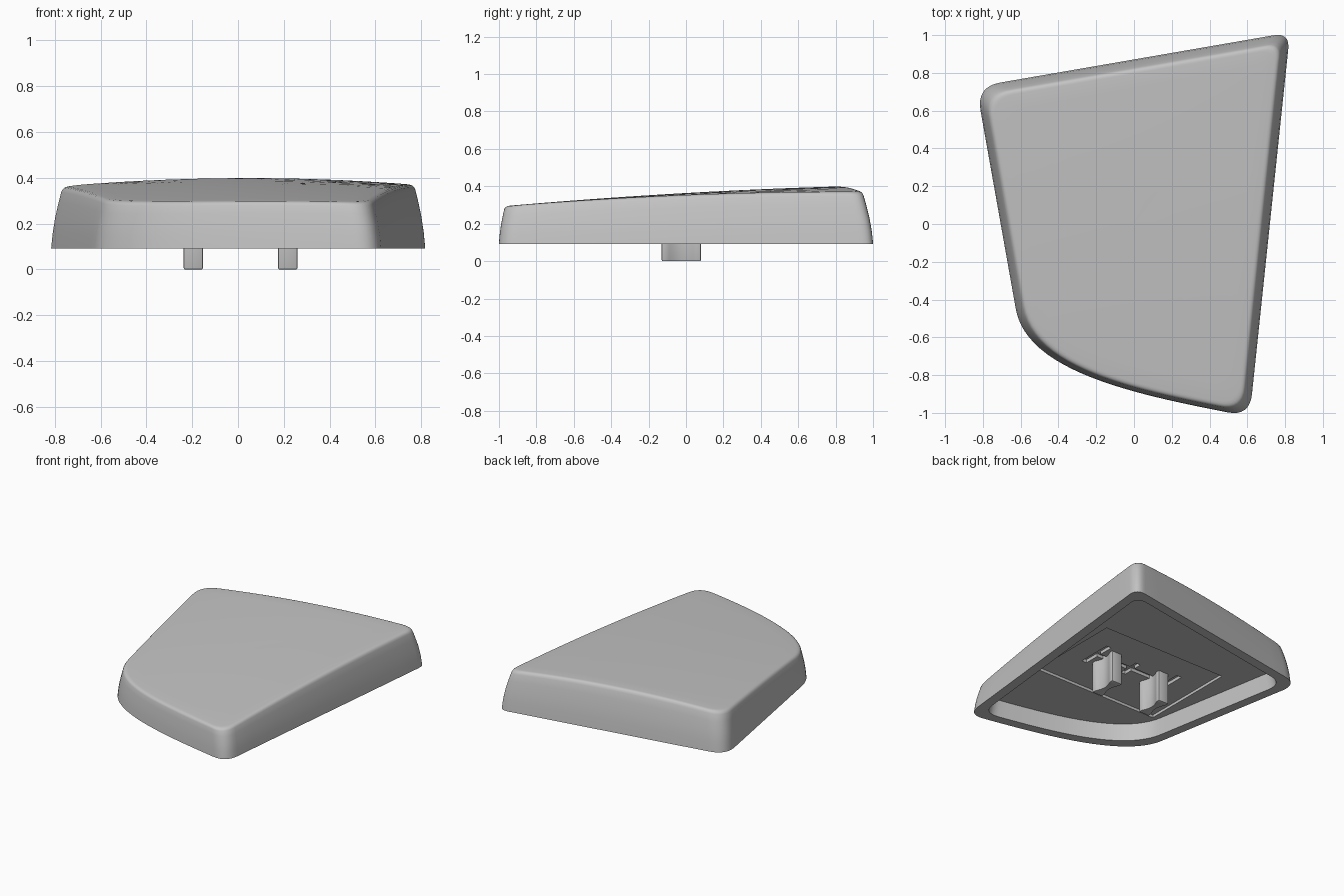
import bpy, bmesh, math
from mathutils import Vector

if "Cube" in bpy.data.objects:
    bpy.data.objects.remove(bpy.data.objects["Cube"])

grey = bpy.data.materials.new("plain grey")
grey.use_nodes = True
grey.diffuse_color = (0.55, 0.55, 0.55, 1)
grey.node_tree.nodes["Principled BSDF"].inputs["Base Color"].default_value = grey.diffuse_color

BASE = 0.092
CEILING = 0.212
# Control polygon, clockwise: back left, back right, front corner, two curve handles
POLY = [Vector(p) for p in ((-0.835, 0.727), (0.826, 1.014), (0.612, -1.02), (0, -0.9), (-0.567, -0.78))]
# Side draft for the edges back, right, front, front, left
DRAFT = (0.047, 0.04, 0.023, 0.023, 0.04)


def make_object(name, bm):
    bmesh.ops.recalc_face_normals(bm, faces=bm.faces)
    mesh = bpy.data.meshes.new(name)
    bm.to_mesh(mesh)
    bm.free()
    mesh.materials.append(grey)
    obj = bpy.data.objects.new(name, mesh)
    bpy.context.collection.objects.link(obj)
    return obj


def activate(obj):
    bpy.ops.object.select_all(action='DESELECT')
    obj.select_set(True)
    bpy.context.view_layer.objects.active = obj


def inset_polygon(dists):
    n = len(POLY)
    normals = []
    for i in range(n):
        d = (POLY[(i + 1) % n] - POLY[i]).normalized()
        normals.append(Vector((d.y, -d.x)))
    result = []
    for i, p in enumerate(POLY):
        a, b, da, db = normals[i - 1], normals[i], dists[i - 1], dists[i]
        det = a.x * b.y - a.y * b.x
        result.append(p + Vector(((da * b.y - db * a.y) / det, (a.x * db - b.x * da) / det)))
    return result


def bezier(points, steps):
    out = []
    for s in range(steps + 1):
        pts, t = list(points), s / steps
        while len(pts) > 1:
            pts = [p.lerp(q, t) for p, q in zip(pts, pts[1:])]
        out.append(pts[0])
    return out


def toward(p, q, dist):
    return p + (q - p).normalized() * dist


def straight(p, q, steps):
    return [p.lerp(q, i / steps) for i in range(1, steps)]


def outline(dists):
    a, b, c, h2, h1 = inset_polygon(dists)
    start = toward(h1, a, 0.335)
    end = toward(c, h2, 0.12)
    corner_a = bezier([toward(a, h1, 0.13), a, toward(a, b, 0.13)], 8)
    corner_b = bezier([toward(b, a, 0.09), b, toward(b, c, 0.09)], 8)
    corner_c = bezier([toward(c, b, 0.12), c, end], 8)
    curve = bezier([end, h2, h1, start], 24)
    return (corner_a + straight(corner_a[-1], corner_b[0], 12)
            + corner_b + straight(corner_b[-1], corner_c[0], 12)
            + corner_c + curve[1:] + straight(start, corner_a[0], 10))


def top_height(p):
    # Rising towards the back, crowned across, level along the curved front
    x, y = p
    tilt = 0.363 + 0.06 * y - 0.019 * y * y
    return tilt + x * (0.0144 - 0.0181 * y) - x * x * (0.0436 + 0.0089 * y)


def bridge(bm, low, high):
    n = len(low)
    for i in range(n):
        bm.faces.new((low[i], low[(i + 1) % n], high[(i + 1) % n], high[i]))


def box(name, lo, hi):
    bm = bmesh.new()
    bmesh.ops.create_cube(bm, size=1)
    for v in bm.verts:
        v.co = [l if c < 0 else h for c, l, h in zip(v.co, lo, hi)]
    return make_object(name, bm)


def carve(obj, lo, hi):
    cutter = box("cutter", lo, hi)
    cutter.hide_render = True
    mod = obj.modifiers.new("carve", 'BOOLEAN')
    mod.operation, mod.solver, mod.object = 'DIFFERENCE', 'EXACT', cutter
    activate(obj)
    bpy.ops.object.modifier_apply(modifier=mod.name)
    bpy.data.objects.remove(cutter)


# Cap shell: underside cavity, rim, drafted walls, rounded edge and crowned top
bm = bmesh.new()
rings = []
for gap, z in ((0.085, CEILING), (0.07, BASE)):
    rings.append([bm.verts.new((p.x, p.y, z)) for p in outline([gap] * 5)])
# height share, draft share, extra rounding inset
for f, k, e in ((0, 0, 0), (0.25, 0.14, 0), (0.5, 0.36, 0), (0.75, 0.68, 0), (0.92, 0.93, 0),
                (0.96, 1, 0.002), (0.985, 1, 0.009), (0.996, 1, 0.017), (1, 1, 0.027)):
    loop = outline([d * k + e for d in DRAFT])
    rings.append([bm.verts.new((p.x, p.y, BASE + f * (top_height(p) - BASE))) for p in loop])
for s in (0.9, 0.75, 0.6, 0.45, 0.3, 0.15):
    rings.append([bm.verts.new((p.x * s, p.y * s, top_height(p * s))) for p in loop])
for low, high in zip(rings, rings[1:]):
    bridge(bm, low, high)
bm.faces.new(rings[0])
centre = bm.verts.new((0, 0, top_height(Vector((0, 0)))))
last = rings[-1]
for i in range(len(last)):
    bm.faces.new((last[i], last[(i + 1) % len(last)], centre))
cap = make_object("cap_shell", bm)

# Shallow rectangular recess and grooves in the ceiling
MID = -0.025
carve(cap, (-0.51, -0.41, 0.18), (0.51, 0.32, 0.232))
carve(cap, (-0.31, MID - 0.018, 0.2), (0.31, MID + 0.018, 0.255))
for x, half in ((-0.31, 0.13), (0.01, 0.08), (0.31, 0.13)):
    carve(cap, (x - 0.02, MID - half, 0.2), (x + 0.02, MID + half, 0.256))
activate(cap)
bpy.ops.object.shade_smooth_by_angle(angle=math.radians(35))


# Two mounting posts with hollowed long sides
def post(name, x):
    bm = bmesh.new()
    side = [Vector((0.042 - 0.022 * max(0, math.cos(t * math.pi / 1.5)), 0.105 * t))
            for t in [i / 8 for i in range(-8, 9)]]
    profile = side + [-p for p in side]
    low, high = [[bm.verts.new((x + p.x, MID + p.y, z)) for p in profile] for z in (0, 0.265)]
    bridge(bm, low, high)
    bm.faces.new(low)
    bm.faces.new(high)
    obj = make_object(name, bm)
    mod = obj.modifiers.new("soft edges", 'BEVEL')
    mod.width, mod.segments, mod.angle_limit = 0.006, 2, math.radians(50)
    activate(obj)
    bpy.ops.object.modifier_apply(modifier=mod.name)
    bpy.ops.object.shade_smooth_by_angle(angle=math.radians(35))


post("left_post", 0.217)
post("right_post", -0.195)
